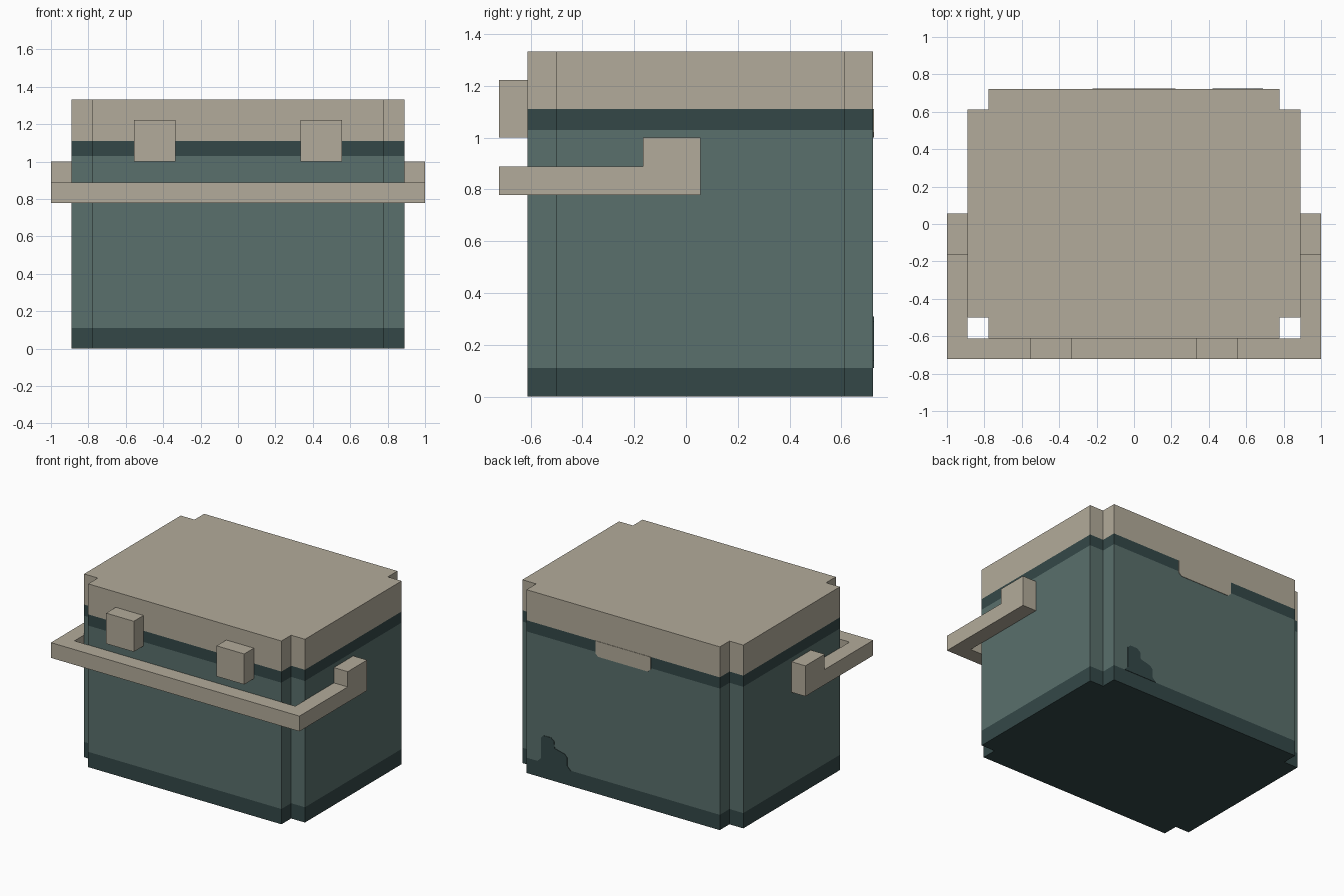
import bpy, bmesh

cube = bpy.data.objects.get("Cube")
if cube:
    bpy.data.objects.remove(cube, do_unlink=True)

U = 1 / 9          # one block of the design grid
BACK, FRONT = 6.5 * U, -5.5 * U


def material(name, rgb):
    m = bpy.data.materials.new(name)
    m.use_nodes = True
    color = (*rgb, 1)
    m.diffuse_color = color
    m.node_tree.nodes["Principled BSDF"].inputs["Base Color"].default_value = color
    return m


BEIGE = material("warm beige", (0.45, 0.41, 0.325))
TEAL = material("muted teal", (0.10, 0.16, 0.15))
DARK = material("dark teal", (0.034, 0.064, 0.064))


def prism(name, outline, levels, mats, place=lambda p, h: (*p, h)):
    """Extrude an outline through levels, with one material per storey."""
    bm = bmesh.new()
    rings = [[bm.verts.new(place(p, h)) for p in outline] for h in levels]
    n = len(outline)
    for s, (low, high) in enumerate(zip(rings, rings[1:])):
        for i in range(n):
            j = (i + 1) % n
            bm.faces.new((low[i], low[j], high[j], high[i])).material_index = s
    bm.faces.new(rings[0][::-1])
    bm.faces.new(rings[-1]).material_index = len(mats) - 1
    bmesh.ops.recalc_face_normals(bm, faces=bm.faces)
    mesh = bpy.data.meshes.new(name)
    bm.to_mesh(mesh)
    bm.free()
    for m in mats:
        mesh.materials.append(m)
    obj = bpy.data.objects.new(name, mesh)
    bpy.context.collection.objects.link(obj)
    return obj


def rect(x0, x1, y0, y1):
    return [(x0, y0), (x1, y0), (x1, y1), (x0, y1)]


def back_plate(name, outline, mat):
    """Thin painted plate on the back wall, outline given in x and z."""
    prism(name, outline, (BACK - 0.01, BACK + 0.003), [mat],
          lambda p, d: (p[0], d, p[1]))


# Rectangle with a square notch at every corner
right = [(7 * U, FRONT), (7 * U, FRONT + U), (8 * U, FRONT + U),
         (8 * U, BACK - U), (7 * U, BACK - U), (7 * U, BACK)]
notched = right + [(-x, y) for x, y in reversed(right)]

# Tub with dark foot and dark strip below the lid
prism("tub", notched, (0, U, 1.03, 10 * U), [DARK, TEAL, DARK])
prism("lid", notched, (10 * U, 12 * U), [BEIGE])

# Lid tab and worn patch on the back
tab = [(-2 * U, 10 * U), (-2 * U, 1.02), (-0.2, 9 * U),
       (0.2, 9 * U), (2 * U, 1.02), (2 * U, 10 * U)]
back_plate("lid_back_tab", tab, BEIGE)
patch = [(0.69, U), (0.66, 0.14), (0.66, 0.29), (0.64, 0.31), (0.58, 0.31),
         (0.555, 0.29), (0.55, 0.24), (0.47, 0.22), (0.45, 0.2),
         (0.45, 0.14), (0.42, U)]
back_plate("back_worn_patch", patch, DARK)

# Swing handle: a U-shaped bar resting around the front
half = [(9 * U, FRONT - U), (9 * U, -1.5 * U), (8 * U, -1.5 * U), (8 * U, FRONT)]
prism("handle_bar", half + [(-x, y) for x, y in reversed(half)],
      (7 * U, 8 * U), [BEIGE])

# Handle pivots and front latches on both sides
for side, s in (("left", 1), ("right", -1)):
    prism(side + "_handle_pivot", rect(s * 8 * U, s * 9 * U, -1.5 * U, 0.5 * U),
          (7 * U, 9 * U), [BEIGE])
    prism(side + "_latch", rect(s * 3 * U, s * 5 * U, FRONT - U, FRONT),
          (9 * U, 11 * U), [BEIGE])
